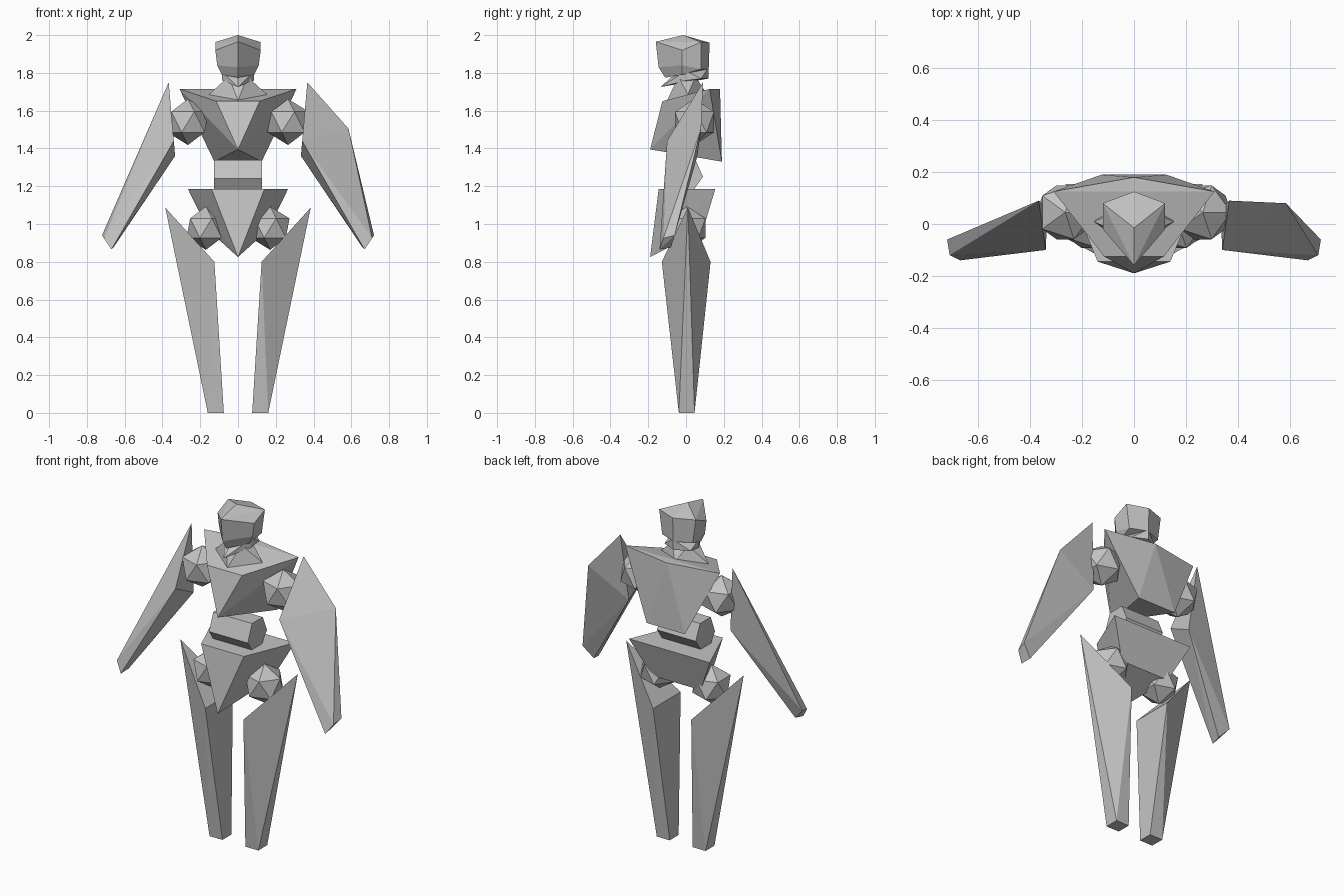
import bpy
import bmesh

cube = bpy.data.objects.get("Cube")
if cube:
    bpy.data.objects.remove(cube, do_unlink=True)

# Single flat colour
grey = bpy.data.materials.new("plain_grey")
grey.use_nodes = True
colour = (0.55, 0.55, 0.55, 1)
grey.diffuse_color = colour
grey.node_tree.nodes["Principled BSDF"].inputs["Base Color"].default_value = colour


def finish(name, bm):
    bmesh.ops.recalc_face_normals(bm, faces=bm.faces)
    mesh = bpy.data.meshes.new(name)
    bm.to_mesh(mesh)
    bm.free()
    mesh.materials.append(grey)
    obj = bpy.data.objects.new(name, mesh)
    bpy.context.scene.collection.objects.link(obj)
    return obj


def facet_solid(name, points, mirror=True, side=1):
    """Faceted convex block around key corners, mirrored over x by default."""
    corners = {(side * x, y, z) for x, y, z in points}
    if mirror:
        corners |= {(-x, y, z) for x, y, z in corners}
    bm = bmesh.new()
    for co in sorted(corners):
        bm.verts.new(co)
    res = bmesh.ops.convex_hull(bm, input=bm.verts)
    loose = set(res["geom_interior"]) | set(res["geom_unused"])
    bmesh.ops.delete(bm, geom=[g for g in loose if isinstance(g, bmesh.types.BMVert)],
                     context='VERTS')
    bmesh.ops.dissolve_limit(bm, angle_limit=0.03, verts=bm.verts, edges=bm.edges)
    return finish(name, bm)


def ball(name, centre, radius):
    bm = bmesh.new()
    bmesh.ops.create_icosphere(bm, subdivisions=1, radius=radius)
    bmesh.ops.translate(bm, verts=bm.verts, vec=centre)
    return finish(name, bm)


# Head, chin and neck
facet_solid("head", [
    (0, -.015, 2), (0, -.16, 1.965), (.12, -.02, 1.92), (.12, .08, 1.963), (0, .125, 1.96),
    (0, -.145, 1.83), (0, -.11, 1.775), (.11, -.02, 1.84), (.085, -.02, 1.79),
    (.1, .08, 1.82), (0, .12, 1.82)])
facet_solid("chin", [
    (0, -.135, 1.725), (0, -.08, 1.775), (.085, 0, 1.76), (.085, 0, 1.81),
    (.085, .08, 1.77), (0, .12, 1.77), (0, .12, 1.83)])
facet_solid("neck", [
    (.155, .01, 1.685), (0, -.1, 1.655), (0, .11, 1.69), (.05, -.04, 1.78), (.05, .05, 1.78)])

# Torso, waist and pelvis
facet_solid("chest", [
    (.31, .125, 1.715), (0, .18, 1.715), (.115, -.125, 1.65), (0, -.19, 1.395),
    (.125, .19, 1.33)])
facet_solid("waist", [
    (.127, y, z) for y, z in ((-.09, 1.24), (-.05, 1.34), (.05, 1.34),
                              (.09, 1.25), (.04, 1.18), (-.05, 1.18))])
facet_solid("pelvis", [
    (.14, -.145, 1.185), (.265, .155, 1.185), (.16, .09, .97), (0, -.19, .825)])

# Limbs and their joints; the left arm alone has an outer elbow corner
arm = [(.367, .09, 1.75), (.34, -.1, 1.44), (.333, .06, 1.36),
       (.72, -.06, .94), (.71, -.12, .925), (.67, -.14, .865), (.66, -.08, .875)]
elbow = [(.585, .08, 1.505)]
leg = [(.385, .01, 1.087), (.125, -.128, .8), (.125, .13, .8)]
leg += [(x, y, 0) for x in (.075, .16) for y in (-.038, .045)]

for label, side in (("left", 1), ("right", -1)):
    facet_solid(label + "_arm", arm + (elbow if side > 0 else []), False, side)
    facet_solid(label + "_leg", leg, False, side)
    ball(label + "_shoulder_joint", (side * .265, .045, 1.54), .122)
    ball(label + "_hip_joint", (side * .17, .005, .978), .115)
